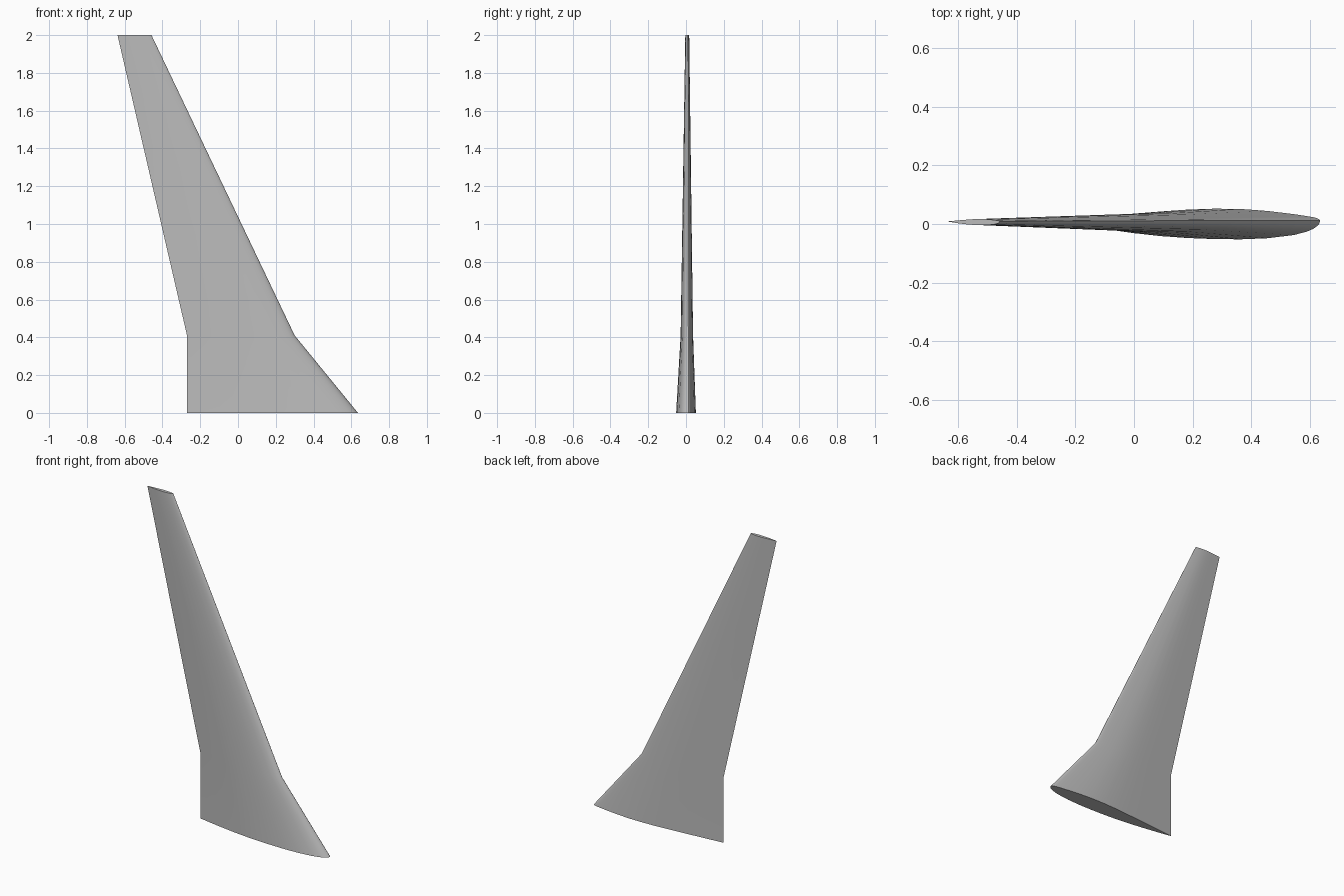
import bpy, bmesh, math

default = bpy.data.objects.get("Cube")
if default:
    bpy.data.objects.remove(default, do_unlink=True)

# Painted metal
grey = bpy.data.materials.new("light_grey")
grey.use_nodes = True
colour = (0.5, 0.5, 0.5, 1)
grey.diffuse_color = colour
grey.node_tree.nodes["Principled BSDF"].inputs["Base Color"].default_value = colour

# Aerofoil: chord fraction from the nose, full side, flatter side (percent of chord)
PROFILE = [(.004, 1.3, .5), (.0125, 2.2, .9), (.025, 3.1, 1.2), (.05, 4.2, 1.65),
           (.1, 5.5, 2.4), (.2, 6.7, 3.6), (.3, 7.1, 4.35), (.4, 7, 4.45),
           (.5, 6.6, 4.1), (.6, 5.9, 3.4), (.7, 4.8, 2.6), (.8, 3.4, 1.7), (.9, 1.8, .8)]
outline = ([(0, 0)] + [(t, -full / 100) for t, full, flat in PROFILE] + [(1, 0)]
           + [(t, flat / 100) for t, full, flat in reversed(PROFILE)])

# Stations: height, leading edge, trailing edge, chord plane offset
STATIONS = [(0, .635, -.27, .012), (.41, .30, -.27, .012), (2, -.458, -.638, .009)]

# Wing skin lofted through the stations, with closed ends
bm = bmesh.new()
rings = []
for z, nose, tail, y in STATIONS:
    chord = nose - tail
    rings.append([bm.verts.new((nose - t * chord, y + h * chord, z)) for t, h in outline])
count = len(outline)
for low, high in zip(rings, rings[1:]):
    for i in range(count):
        j = (i + 1) % count
        bm.faces.new((low[i], low[j], high[j], high[i]))
bm.faces.new(rings[0])
bm.faces.new(rings[-1])
bmesh.ops.recalc_face_normals(bm, faces=bm.faces)

mesh = bpy.data.meshes.new("wing")
bm.to_mesh(mesh)
bm.free()
mesh.materials.append(grey)
wing = bpy.data.objects.new("wing", mesh)
bpy.context.collection.objects.link(wing)
bpy.context.view_layer.objects.active = wing
wing.select_set(True)
bpy.ops.object.shade_smooth_by_angle(angle=math.radians(35))
